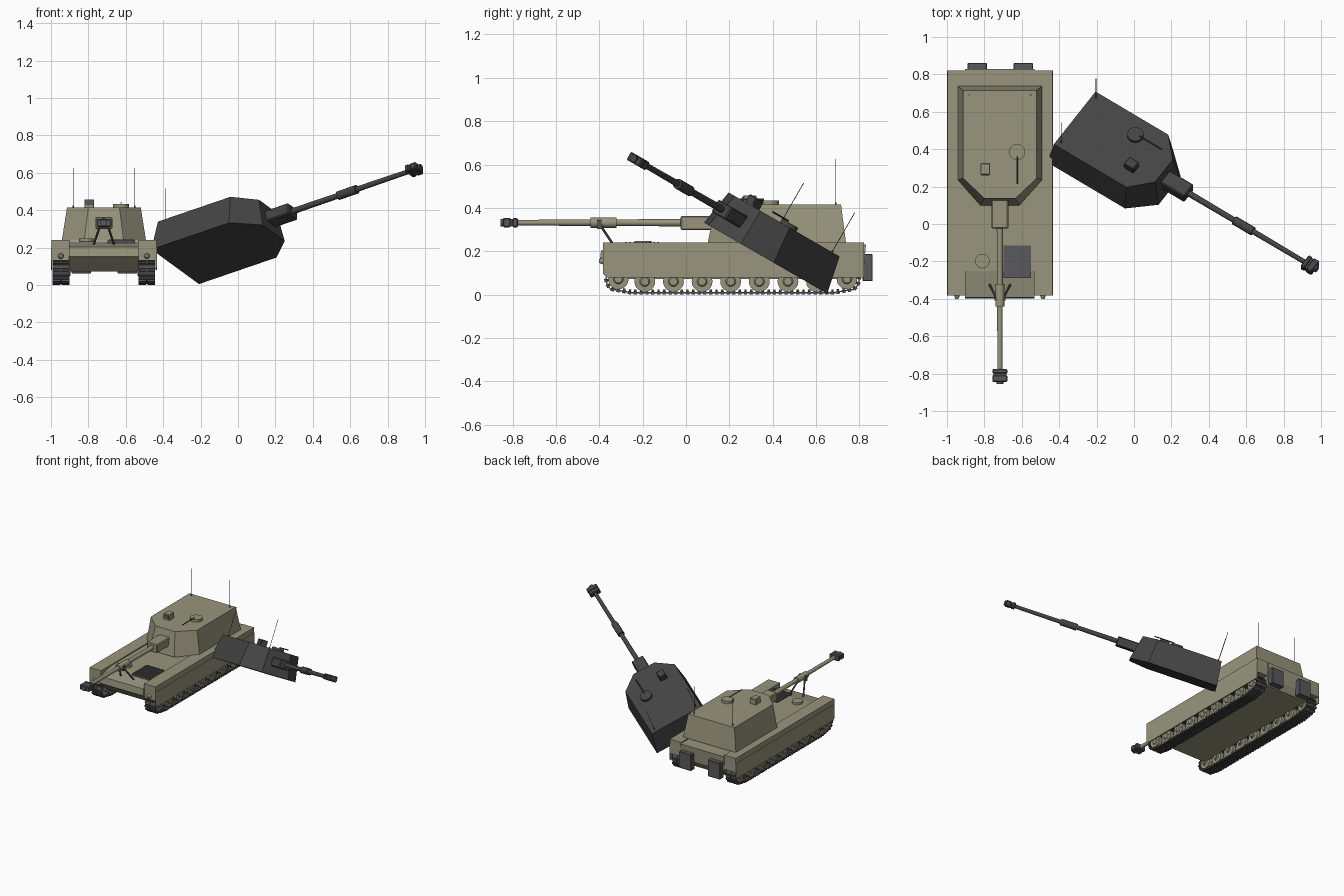
import bpy, bmesh, math
from mathutils import Matrix, Vector

if "Cube" in bpy.data.objects:
    bpy.data.objects.remove(bpy.data.objects["Cube"])


def material(name, r, g, b):
    m = bpy.data.materials.new(name)
    m.diffuse_color = (r, g, b, 1)
    m.use_nodes = True
    m.node_tree.nodes["Principled BSDF"].inputs["Base Color"].default_value = m.diffuse_color
    return m


OLIVE = material("olive paint", 0.315, 0.30, 0.205)
STEEL = material("dark steel", 0.10, 0.10, 0.108)
TRACK = material("track metal", 0.075, 0.075, 0.08)
BURNT = material("burnt metal", 0.058, 0.058, 0.058)

T = Matrix.Translation
VEHICLE = T((-0.717, 0, 0))


def finish(name, bm, mat, frame, smooth=False):
    bmesh.ops.recalc_face_normals(bm, faces=bm.faces)
    me = bpy.data.meshes.new(name)
    bm.to_mesh(me)
    bm.free()
    me.materials.append(mat)
    ob = bpy.data.objects.new(name, me)
    bpy.context.collection.objects.link(ob)
    ob.matrix_world = frame
    if smooth:
        bpy.ops.object.select_all(action='DESELECT')
        ob.select_set(True)
        bpy.context.view_layer.objects.active = ob
        bpy.ops.object.shade_smooth_by_angle(angle=math.radians(35))
    return ob


def add_box(bm, lo, hi, m=Matrix()):
    lo, hi = Vector(lo), Vector(hi)
    s = hi - lo
    bmesh.ops.create_cube(bm, size=1, matrix=m @ T((lo + hi) / 2) @ Matrix.Diagonal((*s, 1)))


def add_rod(bm, a, b, r1, r2=None, n=16):
    a, b = Vector(a), Vector(b)
    rot = (b - a).to_track_quat('Z', 'Y').to_matrix().to_4x4()
    bmesh.ops.create_cone(bm, cap_ends=True, segments=n, radius1=r1,
                          radius2=r1 if r2 is None else r2,
                          depth=(b - a).length, matrix=T((a + b) / 2) @ rot)


def box(name, lo, hi, mat, frame, bevel=0):
    bm = bmesh.new()
    add_box(bm, lo, hi)
    if bevel:
        bmesh.ops.bevel(bm, geom=bm.edges[:], offset=bevel, segments=1, affect='EDGES')
    return finish(name, bm, mat, frame)


def rod(name, a, b, r, mat, frame, r2=None, n=16):
    bm = bmesh.new()
    add_rod(bm, a, b, r, r2, n)
    return finish(name, bm, mat, frame, True)


def loft(name, lower, upper, mat, frame):
    """Solid between two matching outlines."""
    bm = bmesh.new()
    a = [bm.verts.new(p) for p in lower]
    b = [bm.verts.new(p) for p in upper]
    bm.faces.new(a)
    bm.faces.new(b)
    for i in range(len(a)):
        j = (i + 1) % len(a)
        bm.faces.new((a[i], a[j], b[j], b[i]))
    return finish(name, bm, mat, frame)


def side_profile(name, pts, x0, x1, mat, frame):
    return loft(name, [(x0, y, z) for y, z in pts], [(x1, y, z) for y, z in pts], mat, frame)


# ---------- turret with gun, used for the vehicle and the blown-off one ----------
def turret(tag, paint, dark, frame):
    def outline(w, wf, yf, yc, yb, z):
        half = [(wf, yf), (w, yc), (w, yb)]
        return [(x, y, z) for x, y in half] + [(-x, y, z) for x, y in reversed(half)]

    loft(tag + "turret_shell", outline(0.225, 0.105, 0.10, 0.235, 0.738, 0.238),
         outline(0.197, 0.083, 0.137, 0.245, 0.715, 0.415), paint, frame)
    box(tag + "mantlet", (-0.045, -0.025, 0.298), (0.045, 0.15, 0.364), paint, frame, 0.006)
    # barrel, bore evacuator and muzzle brake
    rod(tag + "barrel", (0, 0, 0.332), (0, -0.80, 0.332), 0.017, paint, frame, 0.013)
    rod(tag + "bore_evacuator", (0, -0.32, 0.332), (0, -0.44, 0.332), 0.024, paint, frame)
    bm = bmesh.new()
    for y0, y1 in ((-0.800, -0.775), (-0.845, -0.808)):
        add_box(bm, (-0.040, y0, 0.311), (0.040, y1, 0.353))
    bmesh.ops.bevel(bm, geom=bm.edges[:], offset=0.005, segments=1, affect='EDGES')
    add_box(bm, (-0.034, -0.83, 0.315), (0.034, -0.79, 0.349))
    add_rod(bm, (0, -0.83, 0.332), (0, -0.856, 0.332), 0.018)
    finish(tag + "muzzle_brake", bm, dark, frame)
    # roof fittings
    rod(tag + "cupola", (0.092, 0.385, 0.41), (0.092, 0.385, 0.434), 0.043, paint, frame, n=24)
    rod(tag + "roof_gun", (0.092, 0.36, 0.439), (0.092, 0.215, 0.439), 0.004, dark, frame, n=8)
    box(tag + "sight", (-0.105, 0.263, 0.41), (-0.052, 0.325, 0.458), paint, frame, 0.004)
    box(tag + "sight_window", (-0.098, 0.259, 0.428), (-0.059, 0.265, 0.451), dark, frame)
    for x in (-0.165, 0.165):
        rod(tag + "antenna_base", (x, 0.69, 0.41), (x, 0.69, 0.425), 0.004, dark, frame, n=8)
        rod(tag + "antenna", (x, 0.69, 0.41), (x, 0.69, 0.625), 0.0016, dark, frame, n=6)


turret("", OLIVE, STEEL, VEHICLE)
WRECK = (T((0.273, 0.01, 0.10)) @ Matrix.Rotation(math.radians(-30), 4, 'X')
         @ Matrix.Rotation(math.radians(55.6), 4, 'Z'))
turret("wreck_", BURNT, BURNT, WRECK)

# ---------- hull ----------
side_profile("hull", [(-0.398, 0.152), (-0.392, 0.203), (-0.25, 0.232), (0.83, 0.232),
                      (0.82, 0.12), (0.79, 0.072), (-0.31, 0.072)],
             -0.186, 0.186, OLIVE, VEHICLE)
for s, side in ((-1, "left"), (1, "right")):
    side_profile(side + "_sponson", [(-0.382, 0.13), (-0.382, 0.24), (0.82, 0.24), (0.82, 0.13)],
                 s * 0.183, s * 0.281, OLIVE, VEHICLE)
    side_profile(side + "_skirt", [(-0.382, 0.095), (-0.382, 0.20), (0.82, 0.20), (0.82, 0.08),
                                   (-0.365, 0.08)], s * 0.277, s * 0.283, OLIVE, VEHICLE)
    rod(side + "_headlight", (s * 0.23, -0.38, 0.155), (s * 0.23, -0.402, 0.155), 0.016,
        OLIVE, VEHICLE, 0.008)
    # rear stowage boxes
    x = -0.122 if s < 0 else 0.124
    box(side + "_rear_box", (x - 0.052, 0.815, 0.062), (x + 0.052, 0.86, 0.188), STEEL, VEHICLE, 0.003)
    # barrel travel lock
    rod(side + "_travel_lock_strut", (s * 0.055, -0.325, 0.215), (s * 0.018, -0.398, 0.325),
        0.006, STEEL, VEHICLE, n=8)

bm = bmesh.new()
add_box(bm, (-0.026, -0.41, 0.304), (0.026, -0.39, 0.312))
for s in (-1, 1):
    add_box(bm, (s * 0.026 - 0.004, -0.41, 0.304), (s * 0.026 + 0.004, -0.39, 0.345))
finish("travel_lock_cradle", bm, STEEL, VEHICLE)

# engine grille with slats, driver hatch
bm = bmesh.new()
add_box(bm, (0.018, -0.29, 0.222), (0.167, -0.115, 0.239))
for i in range(9):
    y = -0.28 + i * 0.0185
    add_box(bm, (0.024, y, 0.236), (0.161, y + 0.008, 0.242))
finish("engine_grille", bm, STEEL, VEHICLE)
rod("driver_hatch", (-0.094, -0.198, 0.22), (-0.094, -0.198, 0.248), 0.039, OLIVE, VEHICLE, n=24)

# ---------- running gear ----------
ZC, R = 0.072, 0.056
FRONT, REAR = -0.312, 0.742


def arc(cy, a0, a1, n=14):
    return [Vector((0, cy + R * math.cos(math.radians(a0 + (a1 - a0) * i / n)),
                    ZC + R * math.sin(math.radians(a0 + (a1 - a0) * i / n)))) for i in range(n + 1)]


path = arc(FRONT, 90, 235) + [Vector((0, -0.25, 0.009)), Vector((0, 0.68, 0.009))] + arc(REAR, -55, 90)
path.append(path[0])


def along(dist):
    for a, b in zip(path, path[1:]):
        seg = (b - a).length
        if dist <= seg and seg > 0:
            return a.lerp(b, dist / seg), (b - a).normalized()
        dist -= seg
    return path[-1].copy(), (path[-1] - path[-2]).normalized()


length = sum((b - a).length for a, b in zip(path, path[1:]))
LINKS = 92
pitch = length / LINKS
for s, side in ((-1, "left"), (1, "right")):
    xc = s * 0.229
    # track: shoe plate, paired outer pads and a guide tooth on every link
    bm = bmesh.new()
    for i in range(LINKS):
        p, d = along((i + 0.5) * pitch)
        m = T((xc, p.y, p.z)) @ Matrix.Rotation(math.atan2(d.z, d.y), 4, 'X')
        add_box(bm, (-0.043, -pitch * 0.5, -0.003), (0.043, pitch * 0.5, 0.003), m)
        for x in (-0.024, 0.024):
            add_box(bm, (x - 0.021, -pitch * 0.3, -0.009), (x + 0.021, pitch * 0.3, 0.005), m)
        add_box(bm, (-0.004, -pitch * 0.2, 0), (0.004, pitch * 0.2, 0.014), m)
    finish(side + "_track", bm, TRACK, VEHICLE)
    # road wheels, front sprocket and rear idler
    bm = bmesh.new()
    for y, z, r in ([(-0.19 + i * 0.132, 0.061, 0.048) for i in range(7)]
                    + [(FRONT, ZC, 0.047), (REAR, ZC, 0.047)]):
        for k in (-1, 1):
            add_rod(bm, (xc + k * 0.010, y, z), (xc + k * 0.036, y, z), r, n=20)
            add_rod(bm, (xc + k * 0.036, y, z), (xc + k * 0.042, y, z), r * 0.5, r * 0.38, n=12)
        for j in range(6):
            a = j * math.pi / 3
            c = Vector((xc + s * 0.034, y + r * 0.68 * math.cos(a), z + r * 0.68 * math.sin(a)))
            add_rod(bm, c, c + Vector((s * 0.005, 0, 0)), 0.004, n=6)
        add_rod(bm, (xc - s * 0.05, y, z), (xc, y, z), 0.014, n=10)
    finish(side + "_wheels", bm, OLIVE, VEHICLE, True)
